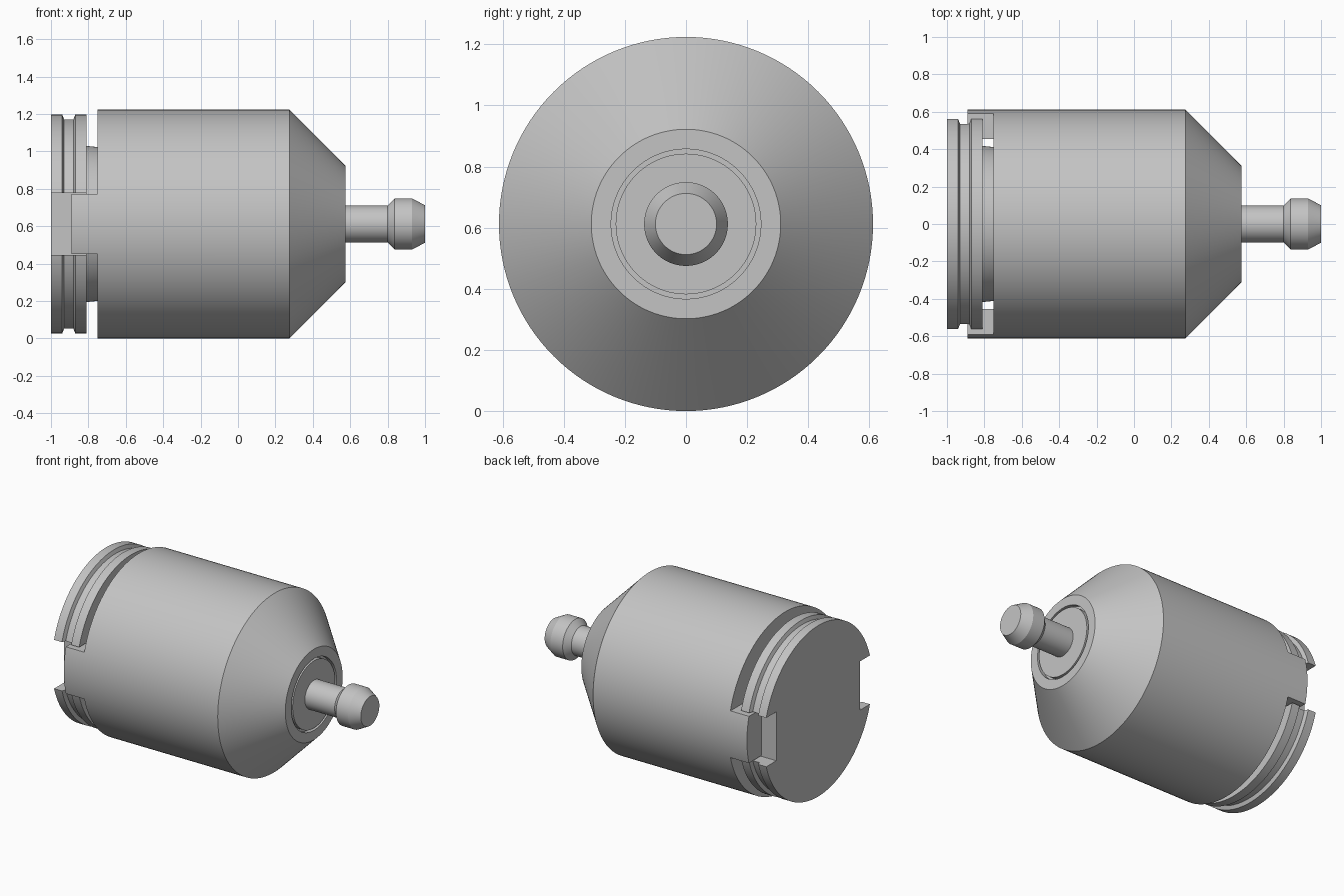
import bpy
import bmesh
from math import pi, radians
from mathutils import Matrix

AXIS_Z = 0.612
SEGMENTS = 128

if "Cube" in bpy.data.objects:
    bpy.data.objects.remove(bpy.data.objects["Cube"])

steel = bpy.data.materials.new("steel grey")
steel.use_nodes = True
GREY = (0.55, 0.55, 0.55, 1)
steel.diffuse_color = GREY
steel.node_tree.nodes["Principled BSDF"].inputs["Base Color"].default_value = GREY


def add_object(name, bm):
    bmesh.ops.recalc_face_normals(bm, faces=bm.faces)
    mesh = bpy.data.meshes.new(name)
    bm.to_mesh(mesh)
    bm.free()
    mesh.materials.append(steel)
    obj = bpy.data.objects.new(name, mesh)
    bpy.context.collection.objects.link(obj)
    return obj


def lathe(name, profile):
    """Turn (x, radius) points around the long axis and cap both ends."""
    bm = bmesh.new()
    rings = []
    for x, r in profile:
        ring = bmesh.ops.create_circle(
            bm, segments=SEGMENTS, radius=r,
            matrix=Matrix.Translation((x, 0, AXIS_Z)) @ Matrix.Rotation(pi / 2, 4, "Y"))
        rings.append(ring["verts"])
    for a, b in zip(rings, rings[1:]):
        for i in range(SEGMENTS):
            j = (i + 1) % SEGMENTS
            bm.faces.new((a[i], a[j], b[j], b[i]))
    bm.faces.new(rings[0])
    bm.faces.new(rings[-1])
    return add_object(name, bm)


def cut(obj, low, high):
    """Cut away a box given by two corners, z measured from the axis."""
    bm = bmesh.new()
    size = [h - l for l, h in zip(low, high)]
    mid = [(l + h) / 2 for l, h in zip(low, high)]
    mid[2] += AXIS_Z
    bmesh.ops.create_cube(
        bm, size=1, matrix=Matrix.Translation(mid) @ Matrix.Diagonal((*size, 1)))
    cutter = add_object("cutter", bm)
    cutter.hide_render = True
    mod = obj.modifiers.new("cut", "BOOLEAN")
    mod.operation = "DIFFERENCE"
    mod.solver = "EXACT"
    mod.object = cutter
    bpy.context.view_layer.objects.active = obj
    bpy.ops.object.modifier_apply(modifier=mod.name)
    bpy.data.objects.remove(cutter)


# Housing with conical nose and a fine circular groove in its face
housing = lathe("housing", [
    (-0.89, 0.612), (0.275, 0.612), (0.575, 0.31), (0.575, 0.245),
    (0.545, 0.245), (0.545, 0.23), (0.575, 0.23)])

# Trim the rear edge so that only two drive tabs remain
for side in (-1, 1):
    edges = sorted((side * 0.16, side * 0.7))
    cut(housing, (-1, -0.7, edges[0]), (-0.75, 0.7, edges[1]))
cut(housing, (-1, -0.455, -0.3), (-0.75, 0.455, 0.3))

# Rear collar with snap ring groove and two slots
collar = lathe("rear_collar", [
    (-1, 0.585), (-0.94, 0.585), (-0.93, 0.56), (-0.88, 0.56),
    (-0.87, 0.585), (-0.81, 0.585)])
for side in (-1, 1):
    edges = sorted((side * 0.452, side * 0.7))
    cut(collar, (-1.1, edges[0], -0.167), (-0.7, edges[1], 0.167))

# Neck joining collar and housing
neck = lathe("rear_neck", [(-0.815, 0.418), (-0.74, 0.41)])

# Shaft with a chamfered head
shaft = lathe("shaft", [
    (0.56, 0.098), (0.8, 0.098), (0.838, 0.137), (0.93, 0.137), (1, 0.1)])

for obj in (housing, collar, neck, shaft):
    bpy.ops.object.select_all(action="DESELECT")
    obj.select_set(True)
    bpy.context.view_layer.objects.active = obj
    bpy.ops.object.shade_smooth_by_angle(angle=radians(20))
